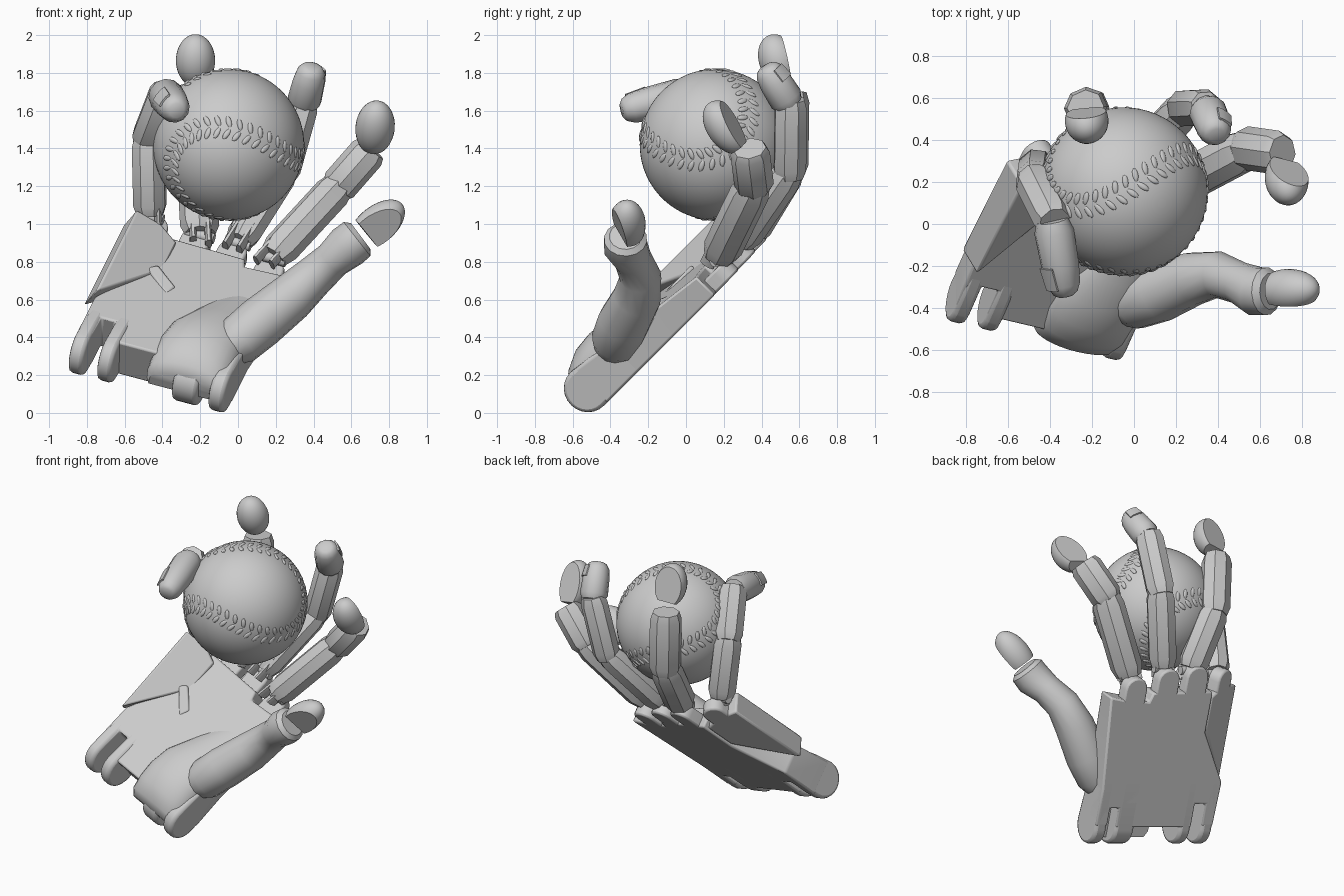
import bpy, bmesh, math
from mathutils import Vector, Matrix

V = Vector
if "Cube" in bpy.data.objects:
    bpy.data.objects.remove(bpy.data.objects["Cube"])

grey = bpy.data.materials.new("plain grey")
grey.use_nodes = True
grey.diffuse_color = (0.6, 0.6, 0.6, 1)
grey.node_tree.nodes["Principled BSDF"].inputs["Base Color"].default_value = (0.6, 0.6, 0.6, 1)

BALL = V((-0.05, 0.155, 1.42))
BALL_R = 0.4

# Palm frame: across the hand, along the hand, out of the palm
ALONG = V((0.333, 0.664, 0.666)).normalized()
OUT = V((0.02, -0.71, 0.70))
ACROSS = ALONG.cross(OUT).normalized()
OUT = ACROSS.cross(ALONG)
PALM = Matrix.Translation((-0.472, -0.392, 0.093)) @ Matrix((ACROSS, ALONG, OUT)).transposed().to_4x4()


def finish(name, bm, bevel=0, angle=35):
    bmesh.ops.recalc_face_normals(bm, faces=bm.faces)
    mesh = bpy.data.meshes.new(name)
    bm.to_mesh(mesh)
    bm.free()
    obj = bpy.data.objects.new(name, mesh)
    bpy.context.collection.objects.link(obj)
    mesh.materials.append(grey)
    bpy.ops.object.select_all(action='DESELECT')
    obj.select_set(True)
    bpy.context.view_layer.objects.active = obj
    bpy.ops.object.shade_smooth_by_angle(angle=math.radians(angle))
    if bevel:
        mod = obj.modifiers.new("soft_edges", 'BEVEL')
        mod.width, mod.segments = bevel, 2


def skin(name, rings, bevel=0, angle=35):
    """Closed skin over rings that have equal point counts."""
    bm = bmesh.new()
    loops = [[bm.verts.new(p) for p in ring] for ring in rings]
    n = len(loops[0])
    for a, b in zip(loops, loops[1:]):
        for i in range(n):
            j = (i + 1) % n
            bm.faces.new((a[i], a[j], b[j], b[i]))
    bm.faces.new(loops[0])
    bm.faces.new(loops[-1])
    finish(name, bm, bevel, angle)


def loft(name, points, radii, up, sides=8, angle=35):
    """Tube along points; each radius is (side, dorsal)."""
    rings = []
    for i, p in enumerate(points):
        t = (points[min(i + 1, len(points) - 1)] - points[max(i - 1, 0)]).normalized()
        side = t.cross(up).normalized()
        top = side.cross(t)
        k = 1 / math.cos(math.pi / sides)
        rings.append([p + k * (side * radii[i][0] * math.cos(w) + top * radii[i][1] * math.sin(w))
                      for w in [math.tau * (s + 0.5) / sides for s in range(sides)]])
    skin(name, rings, 0, angle)


def slab(name, outline, low, high, slope=0, frame=PALM):
    """Plate from an outline in the palm plane; slope thins it along the hand."""
    skin(name, [[frame @ V((a, l, low)) for a, l in outline],
                [frame @ V((a, l, high - slope * l)) for a, l in outline]], 0.012)


def stadium(a, start, end, half):
    arc = [math.pi * i / 8 for i in range(9)]
    return [(a - half, start), (a + half, start)] + \
           [(a + half * math.cos(w), end + half * math.sin(w)) for w in arc]


def fingertip(name, base, end, radius, dorsal, cut, stretch=0.56):
    """Egg with a flat cut at the base and at the nail side."""
    axis = (end - base).normalized()
    side = axis.cross(dorsal).normalized()
    top = side.cross(axis)
    half = (end - base).length * stretch
    rot = Matrix((side, top, axis)).transposed().to_4x4()
    place = Matrix.Translation(end - axis * half) @ rot @ Matrix.Diagonal((radius, radius, half, 1))
    bm = bmesh.new()
    bmesh.ops.create_uvsphere(bm, u_segments=28, v_segments=18, radius=1, matrix=place)
    nail = (top - axis * 0.15).normalized()
    for co, no in ((base, -axis), (end - axis * half + top * cut, nail)):
        bmesh.ops.bisect_plane(bm, geom=bm.verts[:] + bm.edges[:] + bm.faces[:],
                               plane_co=co, plane_no=no, clear_outer=True)
        bmesh.ops.holes_fill(bm, edges=[e for e in bm.edges if e.is_boundary])
    finish(name, bm)


def away(p, axis):
    d = p - BALL
    return (d - axis * d.dot(axis)).normalized()


def phalanx(name, a, b, w):
    up = away((a + b) / 2, (b - a).normalized())
    pts = [a.lerp(b, t) for t in (0, 0.12, 0.88, 1)]
    loft(name, pts, [(w * s, w * 0.92 * s) for s in (0.8, 1, 1, 0.84)], up)


def finger(name, j0, j1, j2, base, end, w, nail=None):
    """Jointed finger; with a nail direction the tip is an egg, otherwise a blunt tube."""
    j0, j1, j2, base, end = map(V, (j0, j1, j2, base, end))
    d = (j1 - j0).normalized()
    # Knuckle pin and the two links that hold it
    loft(name + "_knuckle_pin", [j0 - ACROSS * w * 0.8, j0 + ACROSS * w * 0.8],
         [(0.028, 0.028)] * 2, OUT, 12)
    for s, label in ((-1, "right"), (1, "left")):
        off = ACROSS * s * w * 0.45 + OUT * 0.035
        loft(name + "_link_" + label, [j0 + off - d * 0.07, j0 + off + d * 0.11],
             [(0.018, 0.04)] * 2, OUT, 8)
    phalanx(name + "_lower_segment", j0 + d * 0.01, j1, w)
    u = (j2 - j1).normalized()
    phalanx(name + "_upper_segment", j1 - u * 0.04, j2 + u * 0.04, w)
    if nail:
        fingertip(name + "_tip", base, end, 0.104, V(nail), 0.04)
        return
    up = away((base + end) / 2, (end - base).normalized())
    loft(name + "_tip", [base.lerp(end, t) for t in (0, 0.15, 0.6, 0.85, 0.96, 1)],
         [(w * s, w * s) for s in (0.8, 1, 0.95, 0.84, 0.64, 0.42)], up, 12, 50)
    loft(name + "_nail", [base.lerp(end, t) + up * w * h for t, h in ((0.58, 0.95), (0.88, 0.8))],
         [(w * 0.5, 0.009), (w * 0.45, 0.009)], up, 8)


# Ball
bm = bmesh.new()
bmesh.ops.create_uvsphere(bm, u_segments=64, v_segments=40, radius=BALL_R, matrix=Matrix.Translation(BALL))
finish("ball", bm)

# Raised seam stitches in chevron pairs
lobe = V((0.15, -0.75, -0.64)).normalized()
axis_z = V((0.7, 0.3, -0.4))
axis_z = (axis_z - lobe * axis_z.dot(lobe)).normalized()
other = axis_z.cross(lobe)
axis_x, axis_y = (lobe + other).normalized(), (other - lobe).normalized()


def seam(t, a=0.72):
    b = 1 - a
    return (axis_x * (a * math.cos(t) + b * math.cos(3 * t)) + axis_y * (a * math.sin(t) - b * math.sin(3 * t))
            + axis_z * 2 * math.sqrt(a * b) * math.sin(2 * t))


bm = bmesh.new()
COUNT = 76
for i in range(COUNT):
    t = math.tau * i / COUNT
    n = seam(t).normalized()
    run = (seam(t + 0.01) - seam(t - 0.01)).normalized()
    cross = n.cross(run)
    for s in (-1, 1):
        long = (cross * s + run * 0.45).normalized()
        rot = Matrix((long, n.cross(long), n)).transposed().to_4x4()
        spot = BALL + n * (BALL_R - 0.004) + cross * s * 0.032
        bmesh.ops.create_icosphere(bm, subdivisions=2, radius=1, matrix=Matrix.Translation(spot) @ rot
                                   @ Matrix.Diagonal((0.034, 0.015, 0.009, 1)))
finish("ball_stitches", bm)

# Palm plate, thicker at the wrist, with slots between the wrist lobes
slab("palm_plate", [(-0.44, 0.1), (-0.36, 0.1), (-0.36, 0.25), (-0.28, 0.25), (-0.28, 0.09),
                    (0.28, 0.09), (0.28, 0.22), (0.345, 0.22), (0.345, 0.1), (0.43, 0.1),
                    (0.43, 0.35), (0.49, 0.98), (0.38, 0.96), (0.2, 0.95), (0.18, 1.01),
                    (-0.26, 1.02), (-0.26, 0.74), (-0.45, 0.4)], 0, 0.25, 0.115)

# Folded plate on the little finger side
FOLD = PALM @ Matrix.Translation((-0.265, 0, 0.01)) @ Matrix.Rotation(math.radians(27), 4, 'Y')
slab("folded_side_plate", [(0, 0.76), (0, 0.98), (-0.12, 1.03), (-0.27, 1.02), (-0.27, 0.38)],
     0, 0.16, 0, FOLD)
slab("fold_tab", [(-0.27, 0.72), (-0.22, 0.76), (-0.08, 0.64), (-0.11, 0.57)], 0.1, 0.185)

# Knuckle lobes on the back of the hand
for label, a, end in (("index", 0.31, 1.03), ("middle", 0.08, 1.09), ("ring", -0.13, 1.11)):
    slab(label + "_knuckle_lobe", stadium(a, 0.85, end, 0.08), 0.0, 0.09)
slab("little_knuckle_lobe", stadium(-0.13, 0.85, 1.07, 0.075), 0.0, 0.09, 0, FOLD)

# Wrist lobes: rounded hinge profile swept across the hand
profile = [(0.42, 0.0), (0.42, 0.19), (0.2, 0.235)] + \
          [(0.07 + 0.125 * math.cos(w), 0.125 + 0.125 * math.sin(w))
           for w in [math.pi / 2 + math.pi * i / 12 for i in range(13)]]
for label, a0, a1 in (("outer_right", -0.44, -0.36), ("inner_right", -0.28, -0.2),
                      ("inner_left", 0.14, 0.28), ("outer_left", 0.345, 0.43)):
    skin("wrist_lobe_" + label, [[PALM @ V((a, l, n)) for l, n in profile] for a in (a0, a1)], 0.02)

# Raised mound under the thumb, reaching back to the wrist
rings = []
for l, mid, half, high in ((-0.01, 0.21, 0.21, 0.22), (0.03, 0.2, 0.225, 0.27), (0.12, 0.2, 0.23, 0.31),
                           (0.23, 0.2, 0.23, 0.32), (0.36, 0.21, 0.22, 0.3), (0.5, 0.24, 0.18, 0.25),
                           (0.66, 0.27, 0.13, 0.185), (0.75, 0.29, 0.09, 0.155)):
    rings.append([PALM @ V((mid + half * math.cos(w), l, 0.1 + (high - 0.1) * math.sin(w) ** 0.6))
                  for w in [math.pi * i / 16 for i in range(17)]])
skin("thumb_mound", rings, 0, 50)

# Thumb
path = [(-0.05, -0.39, 0.34), (0.0, -0.37, 0.38), (0.12, -0.33, 0.48), (0.28, -0.26, 0.61), (0.4, -0.24, 0.72),
        (0.5, -0.28, 0.81), (0.58, -0.32, 0.88), (0.63, -0.32, 0.92), (0.65, -0.32, 0.935)]
loft("thumb", [V(p) for p in path],
     [(r, r) for r in (0.1, 0.13, 0.135, 0.125, 0.108, 0.098, 0.115, 0.112, 0.085)], V((0, -1, 0.2)), 14)
fingertip("thumb_tip", V((0.68, -0.315, 0.95)), V((0.87, -0.31, 1.105)), 0.1,
          V((0.25, -0.9, -0.32)), 0.045, 0.72)

# Fingers: knuckle, middle joint, end joint, tip base, tip end
finger("index_finger", (0.18, 0.17, 0.82), (0.54, 0.36, 1.21), (0.68, 0.34, 1.37),
       (0.715, 0.29, 1.41), (0.74, 0.12, 1.64), 0.098, (0.35, 0.75, 0.58))
finger("middle_finger", (0.0, 0.29, 0.9), (0.24, 0.55, 1.28), (0.335, 0.555, 1.62),
       (0.345, 0.55, 1.63), (0.395, 0.42, 1.835), 0.088)
finger("ring_finger", (-0.2, 0.33, 0.94), (-0.22, 0.55, 1.3), (-0.23, 0.555, 1.66),
       (-0.225, 0.53, 1.76), (-0.225, 0.44, 2.0), 0.097, (-0.1, 0.93, 0.35))
finger("little_finger", (-0.465, 0.27, 1.04), (-0.475, 0.2, 1.46), (-0.39, 0.03, 1.68),
       (-0.39, 0.02, 1.69), (-0.325, -0.34, 1.6), 0.092)
